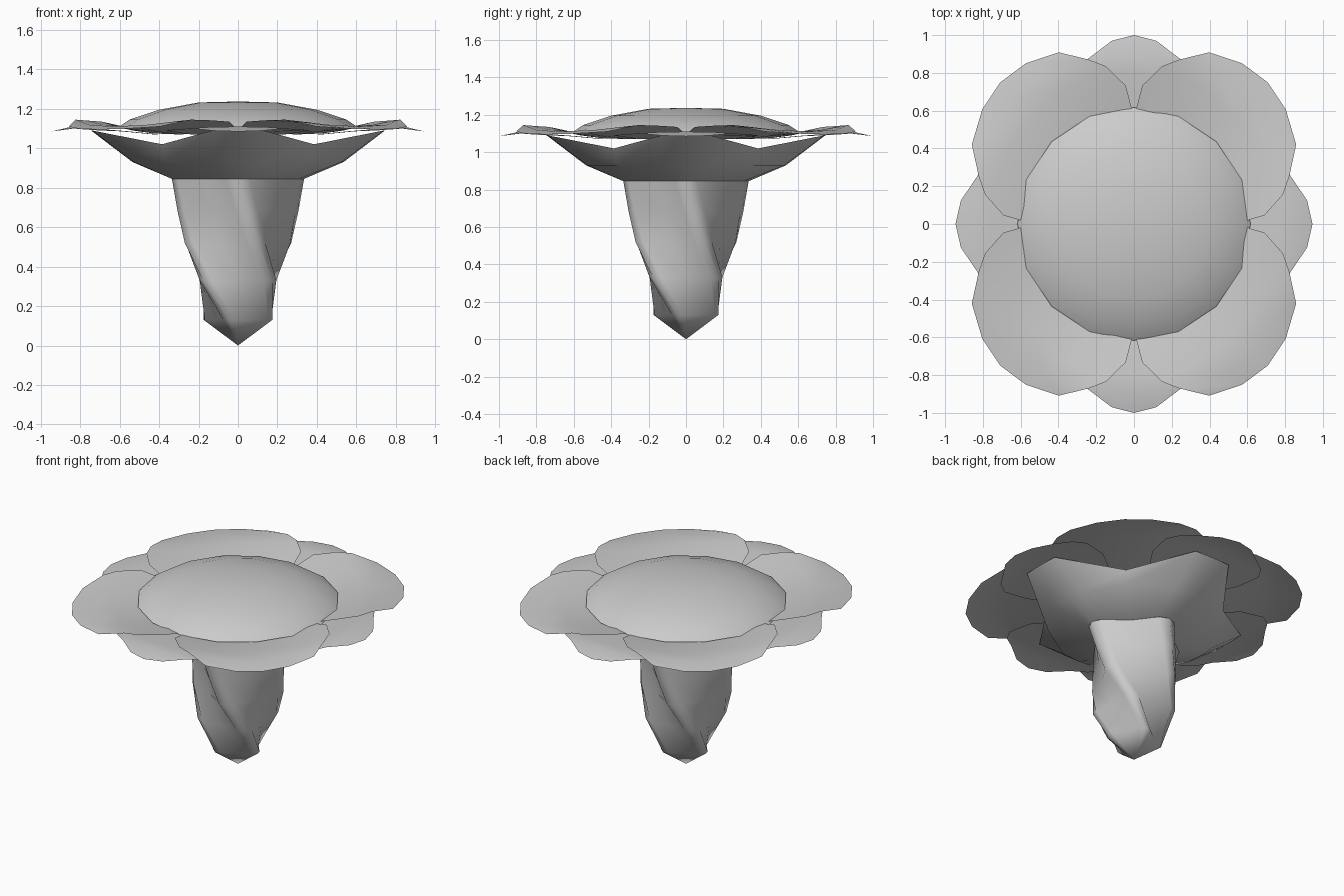
import bpy, bmesh
from math import sin, cos, pi, radians, sqrt
from mathutils import Matrix, Vector

if "Cube" in bpy.data.objects:
    bpy.data.objects.remove(bpy.data.objects["Cube"])

grey = bpy.data.materials.new("plain_grey")
colour = (0.6, 0.6, 0.6, 1)
grey.diffuse_color = colour
grey.use_nodes = True
grey.node_tree.nodes["Principled BSDF"].inputs["Base Color"].default_value = colour


def finish(name, bm, angle=50):
    mesh = bpy.data.meshes.new(name)
    bm.to_mesh(mesh)
    bm.free()
    mesh.materials.append(grey)
    ob = bpy.data.objects.new(name, mesh)
    bpy.context.collection.objects.link(ob)
    bpy.ops.object.select_all(action='DESELECT')
    ob.select_set(True)
    bpy.context.view_layer.objects.active = ob
    bpy.ops.object.shade_smooth_by_angle(angle=radians(angle))
    return ob


def skin(bm, rings, closed=True):
    """Join successive rows of points with quads."""
    rows = [[bm.verts.new(p) for p in ring] for ring in rings]
    for a, b in zip(rows, rows[1:]):
        n = len(a)
        for i in range(n if closed else n - 1):
            j = (i + 1) % n
            bm.faces.new((a[i], a[j], b[j], b[i]))
    return rows


def cap(bm, ring, point):
    tip = bm.verts.new(point)
    for i, v in enumerate(ring):
        bm.faces.new((v, ring[(i + 1) % len(ring)], tip))


def star_ring(peak, corner, dip, twist=0):
    """Four-pointed ring: each argument is (x, y, z) in one quarter."""
    ring = []
    for k in range(4):
        turn = Matrix.Rotation(k * pi / 2 + radians(twist), 3, 'Z')
        x, y, z = corner
        for p in ((x, -y, z), peak, corner, dip):
            ring.append(turn @ Vector(p))
    return ring


# Domed flower centre
bm = bmesh.new()
dome = [(0.617, 1.1), (0.55, 1.145), (0.4, 1.195), (0.2, 1.232)]
rows = skin(bm, [[(r * cos(i * pi / 8), r * sin(i * pi / 8), z) for i in range(16)]
                 for r, z in dome])
cap(bm, rows[-1], (0, 0, 1.237))
finish("flower_centre", bm)


# Petals: rows of (middle reach, side reach, half width, middle z, side z)
def petal(name, rows, angle):
    turn = Matrix.Diagonal((0.945, 1, 1)) @ Matrix.Rotation(angle, 3, 'Z')
    grid = []
    for mid, side, width, z_mid, z_side in rows:
        row = []
        for s in (-1, -0.5, 0, 0.5, 1):
            t = s * s
            row.append(turn @ Vector((mid + (side - mid) * t, s * width,
                                      z_mid + (z_side - z_mid) * t)))
        grid.append(row)
    bm = bmesh.new()
    skin(bm, grid, closed=False)
    bmesh.ops.reverse_faces(bm, faces=bm.faces[:])
    for f in bm.faces:
        f.normal_update()
    if sum(f.normal.z for f in bm.faces) < 0:
        bmesh.ops.reverse_faces(bm, faces=bm.faces[:])
    finish(name, bm)


upper = [(0.45, 0.40, 0.40, 1.07, 1.09), (0.62, 0.55, 0.485, 1.085, 1.135),
         (0.80, 0.70, 0.48, 1.11, 1.142), (0.95, 0.793, 0.437, 1.11, 1.145),
         (1.06, 0.94, 0.345, 1.095, 1.11)]
lower = [(0.45, 0.42, 0.25, 1.07, 1.07), (0.62, 0.58, 0.36, 1.085, 1.085),
         (0.80, 0.74, 0.39, 1.105, 1.09), (0.89, 0.82, 0.34, 1.11, 1.095),
         (1.0, 0.88, 0.25, 1.085, 1.1)]
for k in range(4):
    petal(f"upper_petal_{k + 1}", upper, pi / 4 + k * pi / 2)
    petal(f"lower_petal_{k + 1}", lower, k * pi / 2)

# Cup with a raised lip on each side and a notch between
bm = bmesh.new()
skin(bm, [star_ring((0.335, 0, 0.845), (0.31, 0.06, 0.845), (0.165, 0.165, 0.845)),
          star_ring((0.535, 0, 0.93), (0.525, 0.12, 0.93), (0.37, 0.37, 0.93)),
          star_ring((0.745, 0, 1.09), (0.74, 0.13, 1.09), (0.385, 0.385, 1.02))])
finish("flower_cup", bm)

# Twisted, four-ridged stem
bm = bmesh.new()
rings = []
for z, peak, twist in ((0.845, 0.335, 0), (0.68, 0.31, 9), (0.52, 0.287, 20),
                       (0.33, 0.25, 45), (0.13, 0.18, 75)):
    d = peak * 0.7 / sqrt(2)
    rings.append(star_ring((peak, 0, z), (peak * 0.92, peak * 0.18, z), (d, d, z), twist))
rows = skin(bm, rings)
cap(bm, rows[-1], (0, 0, 0))
bmesh.ops.recalc_face_normals(bm, faces=bm.faces[:])
finish("twisted_stem", bm)
